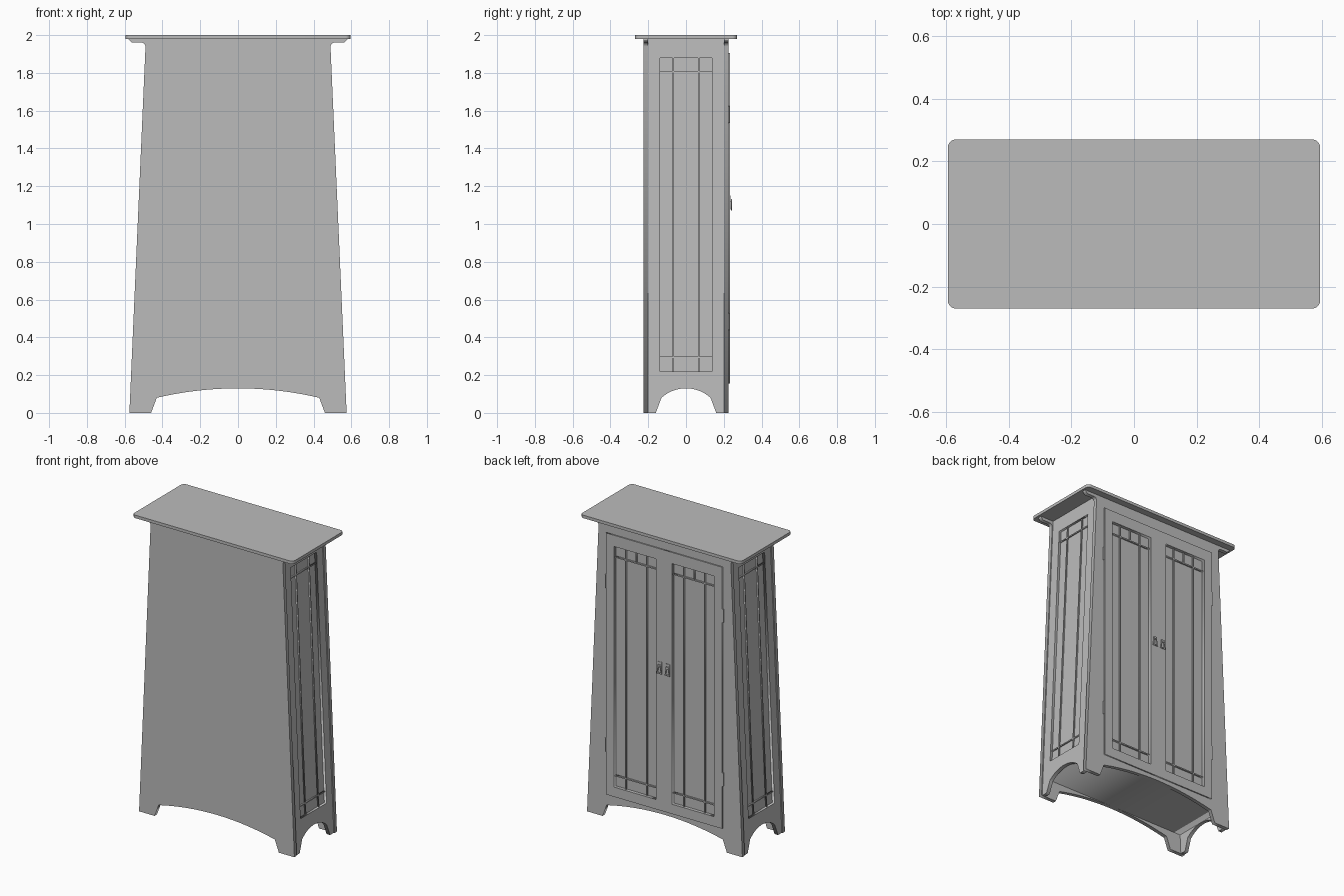
import bpy, bmesh, math
from mathutils import Matrix

default = bpy.data.objects.get("Cube")
if default:
    bpy.data.objects.remove(default)

wood = bpy.data.materials.new("plain_grey")
wood.use_nodes = True
grey = (0.5, 0.5, 0.5, 1)
wood.diffuse_color = grey
wood.node_tree.nodes["Principled BSDF"].inputs["Base Color"].default_value = grey

SLOPE = 0.044        # inward lean of the cabinet ends
BASE = 0.575         # half width at the floor
DEPTH = 0.225        # half depth of the carcass
THICK = 0.025        # board thickness


def edge_x(z):
    return BASE - SLOPE * z


def add_mesh(name, mesh):
    mesh.materials.clear()
    mesh.materials.append(wood)
    ob = bpy.data.objects.new(name, mesh)
    bpy.context.collection.objects.link(ob)
    return ob


def outline_mesh(loops, thick, matrix):
    """Extruded flat outline; loops after the first are holes."""
    cu = bpy.data.curves.new("outline", "CURVE")
    cu.dimensions = "2D"
    cu.fill_mode = "BOTH"
    cu.extrude = thick / 2
    for pts in loops:
        sp = cu.splines.new("POLY")
        sp.points.add(len(pts) - 1)
        for p, (u, v) in zip(sp.points, pts):
            p.co = (u, v, 0, 1)
        sp.use_cyclic_u = True
    tmp = bpy.data.objects.new("outline", cu)
    bpy.context.collection.objects.link(tmp)
    dg = bpy.context.evaluated_depsgraph_get()
    mesh = bpy.data.meshes.new_from_object(tmp.evaluated_get(dg))
    bpy.data.objects.remove(tmp)
    mesh.transform(matrix)
    if matrix.to_3x3().determinant() < 0:
        mesh.flip_normals()
    return mesh


def facing_y(name, loops, y0, y1):
    m = Matrix(((1, 0, 0, 0), (0, 0, -1, (y0 + y1) / 2), (0, 1, 0, 0), (0, 0, 0, 1)))
    return add_mesh(name, outline_mesh(loops, y1 - y0, m))


def facing_end(name, loops, side, inset, thick):
    """Leaning board on one end, its outer face set in by inset."""
    x = side * (BASE - inset - thick / 2)
    m = Matrix(((0, -side * SLOPE, side, x), (1, 0, 0, 0), (0, 1, 0, 0), (0, 0, 0, 1)))
    return add_mesh(name, outline_mesh(loops, thick, m))


def box(name, x0, x1, y0, y1, z0, z1):
    return facing_y(name, [rect(x0, x1, z0, z1)], y0, y1)


def rect(u0, u1, v0, v1):
    return [(u0, v0), (u1, v0), (u1, v1), (u0, v1)]


def arch(half, low, high, steps=24):
    """Points of a shallow arc, from +half to -half."""
    rise = high - low
    r = (half * half + rise * rise) / (2 * rise)
    us = [half * math.cos(math.pi * i / steps) for i in range(steps + 1)]
    return [(u, high - r + math.sqrt(r * r - u * u)) for u in us]


def mirrored(right):
    """Close an outline by mirroring its right half."""
    return right + [(-u, v) for u, v in reversed(right)]


# Front and back boards: arched feet, leaning edges and flared top brackets
flare = [(0.58, 1.98), (0.575, 1.972), (0.562, 1.96), (0.508, 1.96), (0.495, 1.955), (edge_x(1.94), 1.94)]
board = mirrored(flare + [(BASE, 0), (0.46, 0)] + arch(0.43, 0.08, 0.13)[:12] + [(0.002, 0.13)])
OPEN_Z0, OPEN_Z1 = 0.22, 1.83
openings = [rect(0.06, 0.37, OPEN_Z0, OPEN_Z1), rect(-0.37, -0.06, OPEN_Z0, OPEN_Z1)]
facing_y("plain_panel", [board], -DEPTH, -DEPTH + THICK)
facing_y("door_side_frame", [board] + openings, DEPTH - THICK, DEPTH)

# End boards with a glazed opening and arched feet
inner = DEPTH - THICK
end = [(inner, 1.98), (inner, 0), (0.16, 0)] + arch(0.13, 0.08, 0.13) + [(-0.16, 0), (-inner, 0), (-inner, 1.98)]
PANE = 0.137
END_Z0, END_Z1 = 0.22, 1.88
for side, label in ((1, "left"), (-1, "right")):
    facing_end("end_frame_" + label, [end, rect(-PANE, PANE, END_Z0, END_Z1)], side, 0.006, THICK)
    facing_end("end_pane_" + label, [rect(-0.18, 0.18, 0.18, 1.92)], side, 0.022, 0.008)
    for i, u in enumerate((-PANE / 2, PANE / 2)):
        facing_end(f"end_upright_bar_{label}_{i}", [rect(u - 0.004, u + 0.004, END_Z0, END_Z1)], side, 0.014, 0.01)
    for i, v in enumerate((END_Z0 + 0.075, END_Z1 - 0.075)):
        facing_end(f"end_cross_bar_{label}_{i}", [rect(-PANE, PANE, v - 0.004, v + 0.004)], side, 0.014, 0.01)

# Doors, each with pane, bars, hinges and pull
FACE = 0.233
for s, label in ((1, "left"), (-1, "right")):
    def span(a, b):
        return (a, b) if s > 0 else (-b, -a)

    facing_y("door_" + label, [rect(*span(0, 0.43), 0.155, 1.905),
                               rect(*span(0.06, 0.37), OPEN_Z0, OPEN_Z1)], DEPTH, FACE)
    box("door_pane_" + label, *span(0.04, 0.39), 0.203, 0.211, 0.2, 1.85)
    for i, t in enumerate((0.25, 0.5, 0.75)):
        u = 0.06 + 0.31 * t
        low = OPEN_Z1 - 0.075 if t == 0.5 else OPEN_Z0
        box(f"door_upright_bar_{label}_{i}", *span(u - 0.004, u + 0.004), 0.211, 0.221, low, OPEN_Z1)
    for i, v in enumerate((OPEN_Z0 + 0.072, OPEN_Z1 - 0.075)):
        box(f"door_cross_bar_{label}_{i}", *span(0.06, 0.37), 0.211, 0.221, v - 0.004, v + 0.004)

    # Hinge barrels
    for i, v in enumerate((0.485, 1.58)):
        bm = bmesh.new()
        bmesh.ops.create_cone(bm, cap_ends=True, segments=12, radius1=0.005, radius2=0.005, depth=0.09,
                              matrix=Matrix.Translation((s * 0.434, 0.229, v)))
        mesh = bpy.data.meshes.new("hinge")
        bm.to_mesh(mesh)
        bm.free()
        add_mesh(f"hinge_{label}_{i}", mesh)

    # Pull: back plate, post and hanging bail
    x = s * 0.03
    box("pull_plate_" + label, x - 0.014, x + 0.014, FACE, FACE + 0.003, 1.078, 1.15)
    box("pull_post_" + label, x - 0.01, x + 0.01, FACE, FACE + 0.011, 1.118, 1.132)
    bail = [(x - 0.01, 1.125), (x + 0.01, 1.125), (x + 0.019, 1.072), (x - 0.019, 1.072)]
    hole = [(x - 0.005, 1.118), (x + 0.005, 1.118), (x + 0.012, 1.08), (x - 0.012, 1.08)]
    facing_y("pull_bail_" + label, [bail, hole], FACE + 0.004, FACE + 0.01)

# Floor of the cabinet
box("cabinet_floor", -0.545, 0.545, -inner, inner, 0.13, 0.145)

# Top slab with rounded corners
r = 0.025
corners = []
for cx, cy, start in ((1, 1, 0), (-1, 1, 90), (-1, -1, 180), (1, -1, 270)):
    for i in range(7):
        a = math.radians(start + 15 * i)
        corners.append((cx * (0.595 - r) + r * math.cos(a), cy * (0.27 - r) + r * math.sin(a)))
add_mesh("top_slab", outline_mesh([corners], 0.02, Matrix.Translation((0, 0, 1.99))))
